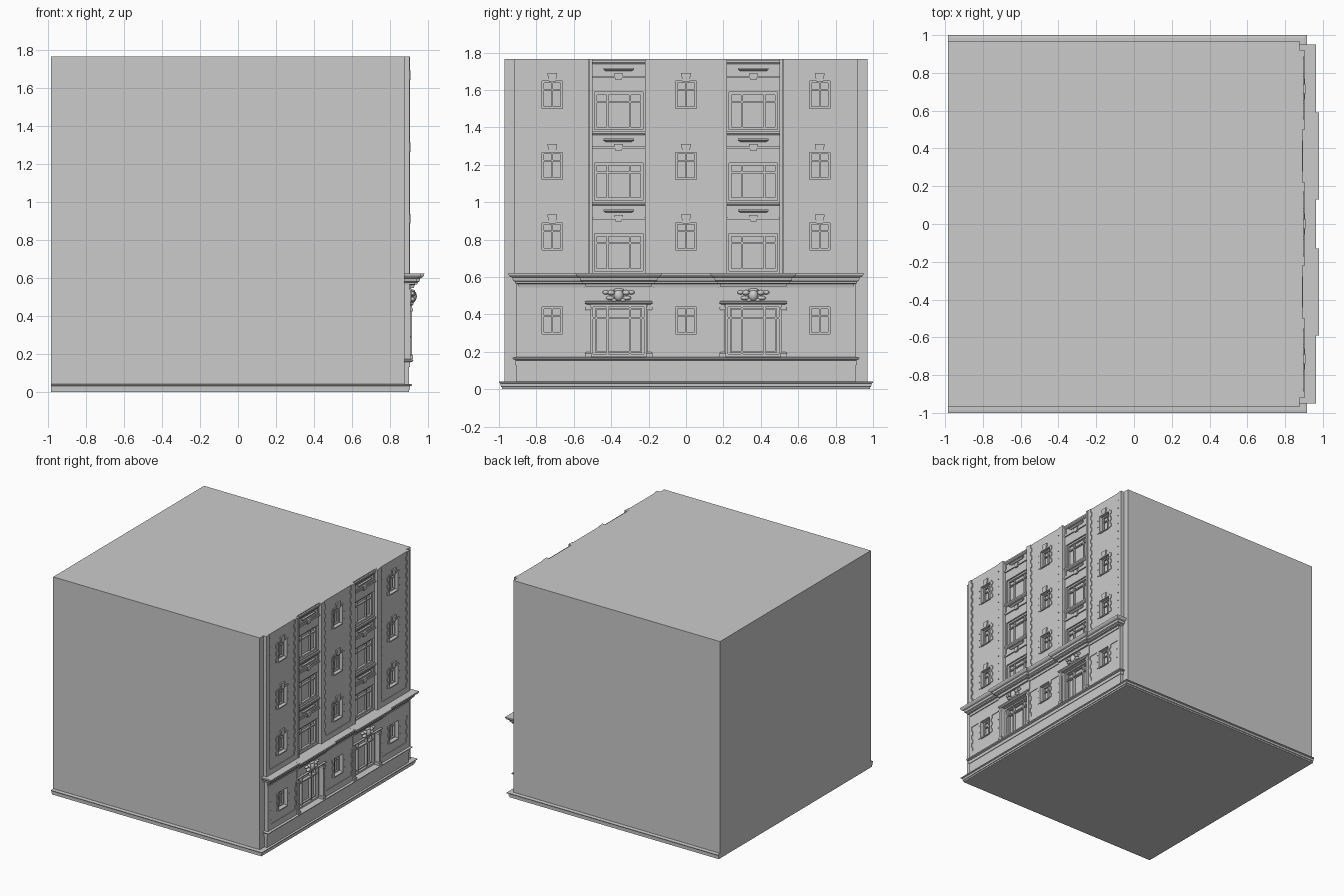
import bpy, bmesh, math
from mathutils import Matrix

cube = bpy.data.objects.get("Cube")
if cube:
    bpy.data.objects.remove(cube, do_unlink=True)

stone = bpy.data.materials.new("grey_stone")
stone.use_nodes = True
stone.diffuse_color = (0.6, 0.6, 0.6, 1)
stone.node_tree.nodes["Principled BSDF"].inputs["Base Color"].default_value = (0.6, 0.6, 0.6, 1)

parts = {}          # part name -> bmesh
CORE = 0.85         # plane behind the facade
WALL = 0.897        # face of the upper piers
TOP = 1.765


def part(name):
    return parts.setdefault(name, bmesh.new())


def loft(name, xb, xf, y0, y1, rings):
    """Stack of rectangles (z, outset); the back edge stays flat."""
    bm = part(name)
    loops = []
    for z, o in rings:
        pts = [(xb, y0 - o), (xf + o, y0 - o), (xf + o, y1 + o), (xb, y1 + o)]
        loops.append([bm.verts.new((x, y, z)) for x, y in pts])
    for a, b in zip(loops, loops[1:]):
        for i in range(4):
            j = (i + 1) % 4
            bm.faces.new((a[i], a[j], b[j], b[i]))
    bm.faces.new(loops[0][::-1])
    bm.faces.new(loops[-1])


def box(name, x0, x1, y0, y1, z0, z1):
    loft(name, x0, x1, y0, y1, [(z0, 0), (z1, 0)])


def wall(name, xf, y0, y1, z0, z1, w0, w1, openings):
    """Wall slab with a column of openings between w0 and w1."""
    box(name, CORE, xf, y0, w0, z0, z1)
    box(name, CORE, xf, w1, y1, z0, z1)
    low = z0
    for a, b in openings:
        box(name, CORE, xf, w0, w1, low, a)
        low = b
    if low < z1:
        box(name, CORE, xf, w0, w1, low, z1)


def border(name, x0, x1, y0, y1, z0, z1, t):
    box(name, x0, x1, y0, y0 + t, z0, z1)
    box(name, x0, x1, y1 - t, y1, z0, z1)
    box(name, x0, x1, y0 + t, y1 - t, z0, z0 + t)
    box(name, x0, x1, y0 + t, y1 - t, z1 - t, z1)


def keystone(name, x0, x1, y, z0, z1, half):
    bm = part(name)
    outline = [(-half * 0.65, z0), (half * 0.65, z0), (half, z1), (-half, z1)]
    a, b = [[bm.verts.new((x, y + dy, z)) for dy, z in outline] for x in (x0, x1)]
    bm.faces.new(a[::-1])
    bm.faces.new(b)
    for i in range(4):
        j = (i + 1) % 4
        bm.faces.new((a[i], a[j], b[j], b[i]))


def quoins(name, xf, edge, side, z0, z1, short, long, height):
    """Column of blocks of alternating width growing from edge towards side."""
    n = max(1, round((z1 - z0) / height))
    h = (z1 - z0) / n
    for i in range(n):
        end = edge + side * (long if i % 2 == 0 else short)
        box(name, CORE + 0.03, xf, min(edge, end), max(edge, end),
            z0 + i * h, z0 + (i + 1) * h)


def small_window(y, z, xf, crown):
    half, h = 0.055, 0.145
    border("small_window_frames", 0.86, 0.875, y - half, y + half, z, z + h, 0.01)
    box("small_window_frames", 0.86, 0.872, y - 0.004, y + 0.004, z, z + h)
    box("small_window_frames", 0.86, 0.872, y - half, y + half, z + 0.095, z + 0.103)
    box("window_sills", 0.86, xf + 0.008, y - half, y + half, z - 0.008, z)
    for s in (-1, 1):
        quoins("window_surrounds", xf + 0.005, y + s * half, s, z, z + h, 0.014, 0.026, 0.029)
    if crown:
        box("window_surrounds", 0.88, xf + 0.005, y - 0.065, y + 0.065, z + h, z + h + 0.012)
        keystone("keystones", 0.88, xf + 0.011, y, z + h - 0.005, z + h + 0.045, 0.027)


def wide_window(y, z0, z1, half, x):
    border("wide_window_frames", CORE, x, y - half, y + half, z0, z1, 0.014)
    for dy in (-0.06, 0.06):
        box("wide_window_frames", CORE, x - 0.004, y + dy - 0.005, y + dy + 0.005, z0, z1)
    zt = z0 + (z1 - z0) * 0.72
    box("wide_window_frames", CORE, x - 0.003, y - half, y + half, zt, zt + 0.01)


# main block, recessed corners and base moulding
box("building_block", -0.985, CORE, -0.97, 0.97, 0, TOP)
for s in (-1, 1):
    a, b = sorted((s * 0.9, s * 0.97))
    box("corner_strips", CORE, 0.875, a, b, 0, TOP)
loft("base_moulding", -0.985, 0.9, -0.985, 0.985,
     [(0, 0), (0.012, 0), (0.014, 0.005), (0.03, 0.006), (0.034, 0.015), (0.04, 0.015), (0.042, 0)])

# ground floor plinth and ledge
loft("plinth", CORE, 0.9, -0.91, 0.91, [(0.04, 0), (0.13, 0), (0.13, 0.005), (0.157, 0.005)])
loft("plinth_ledge", CORE, 0.905, -0.91, 0.91,
     [(0.155, 0), (0.16, 0.015), (0.168, 0.018), (0.173, 0.005)])

# piers with small windows on all floors
floors = (0.745, 1.122, 1.502)
for y0, y1 in ((-0.92, -0.52), (-0.205, 0.205), (0.52, 0.92)):
    yc = 0 if y0 * y1 < 0 else math.copysign(0.715, y0)
    wall("upper_piers", WALL, y0, y1, 0.6, TOP, yc - 0.055, yc + 0.055,
         [(z, z + 0.145) for z in floors])
    g0, g1 = max(y0, -0.91), min(y1, 0.91)
    wall("ground_piers", 0.902, g0, g1, 0.165, 0.565, yc - 0.055, yc + 0.055, [(0.295, 0.44)])
    for z in floors:
        small_window(yc, z, WALL, True)
    small_window(yc, 0.295, 0.902, False)
    for edge, s in ((y0, 1), (y1, -1)):
        quoins("pier_quoins", 0.903, edge, s, 0.665, TOP, 0.033, 0.045, 0.034)
    for edge, s in ((g0, 1), (g1, -1)):
        quoins("ground_quoins", 0.907, edge, s, 0.22, 0.44, 0.03, 0.042, 0.034)
    box("pier_feet", CORE, 0.903, y0, y1, 0.62, 0.665)
    box("ground_wall_bands", CORE, 0.907, g0, g1, 0.173, 0.22)
    box("ground_wall_bands", CORE, 0.907, g0, g1, 0.44, 0.54)

# wide window bays
for yc in (-0.36, 0.36):
    # upper storeys: pilaster strips, infill, windows, ledges and hoods
    for s in (-1, 1):
        e = yc + s * 0.15
        box("bay_pilasters", CORE, 0.906, e - 0.009, e + 0.009, 0.62, TOP)
    wall("bay_walls", 0.88, yc - 0.16, yc + 0.16, 0.6, TOP, yc - 0.13, yc + 0.13,
         [(z, z + 0.2) for z in (0.632, 1.01, 1.388)])
    for z in (0.632, 1.01, 1.388):
        wide_window(yc, z, z + 0.2, 0.13, 0.868)
        top = z + 0.362
        box("bay_string_courses", 0.87, 0.89, yc - 0.142, yc + 0.142, z + 0.275, z + 0.288)
        border("bay_panels", 0.87, 0.886, yc - 0.135, yc + 0.135, z + 0.29, top - 0.012, 0.008)
        keystone("keystones", 0.87, 0.895, yc, z + 0.265, z + 0.3, 0.024)
        loft("bay_hoods", 0.87, 0.884, yc - 0.07, yc + 0.07,
             [(z + 0.313, 0), (z + 0.322, 0.012), (z + 0.33, 0.012)])
        loft("bay_ledges", CORE, 0.886, yc - 0.14, yc + 0.14,
             [(top - 0.012, 0), (top - 0.004, 0.006), (top + 0.008, 0.006)])

    # ground floor: framed shop window with lintel and frieze
    wall("ground_bay_walls", 0.902, yc - 0.16, yc + 0.16, 0.165, 0.565,
         yc - 0.15, yc + 0.15, [(0.173, 0.455)])
    wide_window(yc, 0.175, 0.455, 0.15, 0.876)
    border("wide_window_frames", CORE, 0.866, yc - 0.125, yc + 0.125, 0.195, 0.435, 0.008)
    for s in (-1, 1):
        p = yc + s * 0.163
        box("ground_pilasters", CORE, 0.915, p - 0.012, p + 0.012, 0.173, 0.457)
        loft("pilaster_bases", CORE, 0.915, p - 0.012, p + 0.012,
             [(0.173, 0.005), (0.192, 0.005), (0.198, 0)])
        loft("pilaster_caps", CORE, 0.915, p - 0.012, p + 0.012,
             [(0.42, 0), (0.428, 0.005), (0.44, 0.005)])
    loft("ground_lintels", CORE, 0.912, yc - 0.17, yc + 0.17,
         [(0.452, 0), (0.46, 0.01), (0.468, 0.012), (0.472, 0)])
    box("frieze_panels", CORE, 0.912, yc - 0.185, yc + 0.185, 0.472, 0.545)

    # carved ornament: shield, paired scrolls and leaves
    bm = part("ornaments")
    blobs = [(0, 0.503, 0.024, 0.026, 0.032), (0, 0.53, 0.014, 0.03, 0.009)]
    for s in (-1, 1):
        blobs += [(s * 0.04, 0.516, 0.018, 0.02, 0.014), (s * 0.068, 0.518, 0.013, 0.018, 0.011),
                  (s * 0.045, 0.488, 0.016, 0.022, 0.012), (s * 0.024, 0.477, 0.012, 0.016, 0.009)]
    for dy, z, rx, ry, rz in blobs:
        m = Matrix.Translation((0.917, yc + dy, z)) @ Matrix.Diagonal((rx, ry, rz, 1))
        bmesh.ops.create_uvsphere(bm, u_segments=12, v_segments=8, radius=1, matrix=m)

# main cornice, breaking forward over the wide bays
cornice = [(0.545, 0), (0.563, 0.004), (0.566, 0.018), (0.575, 0.02), (0.58, 0.03),
           (0.597, 0.034), (0.602, 0.046), (0.612, 0.054), (0.622, 0.055)]
loft("cornice", CORE, 0.909, -0.895, 0.895, cornice)
for yc in (-0.36, 0.36):
    loft("cornice_breaks", CORE, 0.925, yc - 0.175, yc + 0.175,
         [(z + 0.0005, o) for z, o in cornice])

# turn every part into an object
for name, bm in parts.items():
    bmesh.ops.recalc_face_normals(bm, faces=bm.faces)
    mesh = bpy.data.meshes.new(name)
    bm.to_mesh(mesh)
    bm.free()
    mesh.materials.append(stone)
    if name == "ornaments":
        mesh.shade_smooth()
    bpy.context.collection.objects.link(bpy.data.objects.new(name, mesh))
